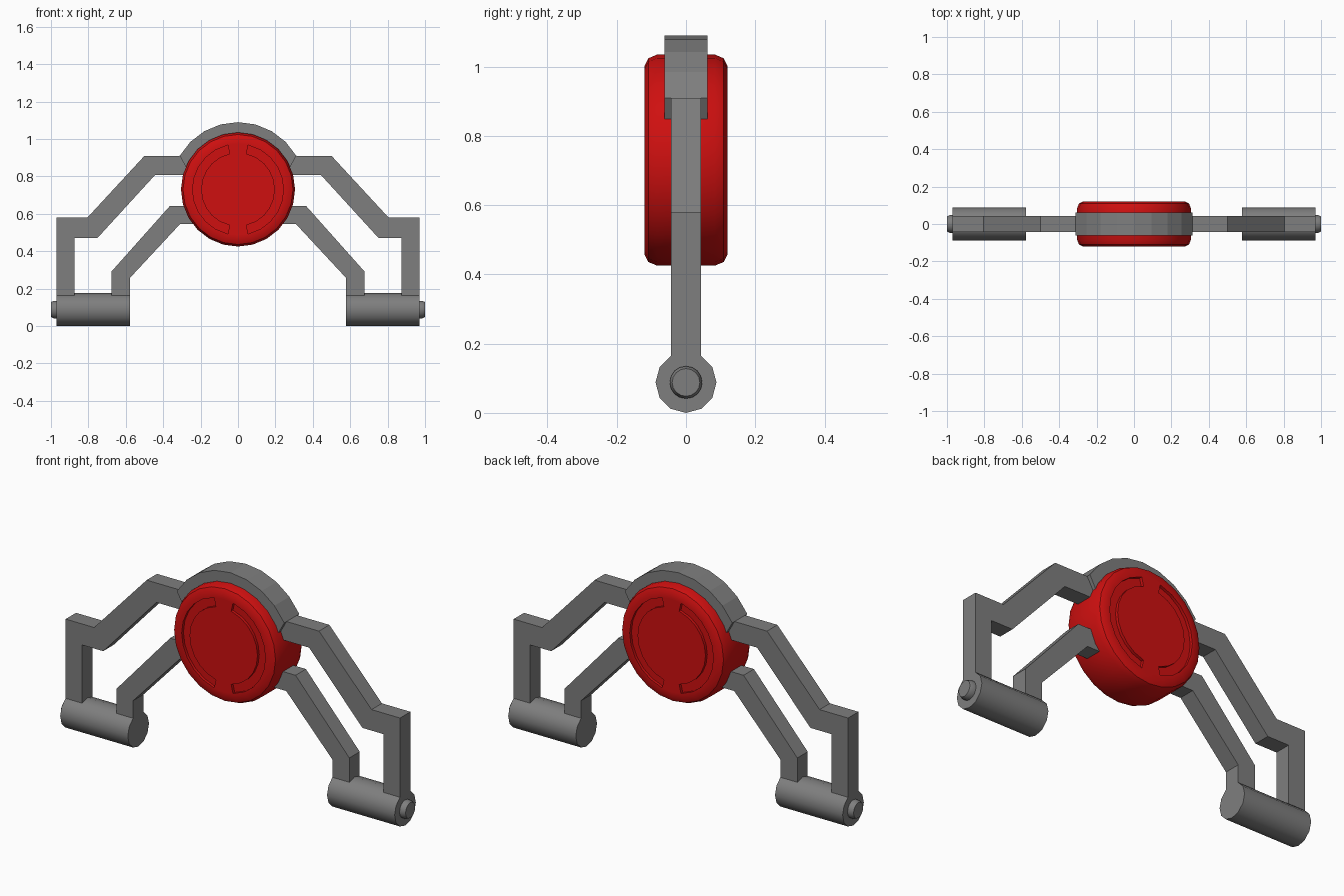
import bpy, bmesh, math

if "Cube" in bpy.data.objects:
    bpy.data.objects.remove(bpy.data.objects["Cube"])

HUB_Z = 0.73


def material(name, rgb):
    m = bpy.data.materials.new(name)
    m.diffuse_color = (*rgb, 1)
    m.use_nodes = True
    m.node_tree.nodes["Principled BSDF"].inputs["Base Color"].default_value = m.diffuse_color
    return m


GREY = material("grey metal", (0.21, 0.21, 0.21))
RED = material("red", (0.62, 0.005, 0.005))


def finish(bm, name, mat, smooth=None):
    bmesh.ops.recalc_face_normals(bm, faces=bm.faces)
    mesh = bpy.data.meshes.new(name)
    bm.to_mesh(mesh)
    bm.free()
    mesh.materials.append(mat)
    ob = bpy.data.objects.new(name, mesh)
    bpy.context.collection.objects.link(ob)
    if smooth:
        bpy.ops.object.select_all(action='DESELECT')
        ob.select_set(True)
        bpy.context.view_layer.objects.active = ob
        bpy.ops.object.shade_smooth_by_angle(angle=math.radians(smooth))
    return ob


def plate(name, outline, half, mat):
    """Extrude an x-z outline to y = +-half."""
    bm = bmesh.new()
    front = [bm.verts.new((x, -half, z)) for x, z in outline]
    back = [bm.verts.new((x, half, z)) for x, z in outline]
    bm.faces.new(front)
    bm.faces.new(back[::-1])
    n = len(outline)
    for i in range(n):
        j = (i + 1) % n
        bm.faces.new((front[i], back[i], back[j], front[j]))
    return finish(bm, name, mat)


def loft(rings):
    """Join consecutive rings of points and cap both ends."""
    bm = bmesh.new()
    loops = [[bm.verts.new(p) for p in ring] for ring in rings]
    n = len(loops[0])
    for a, b in zip(loops, loops[1:]):
        for i in range(n):
            j = (i + 1) % n
            bm.faces.new((a[i], a[j], b[j], b[i]))
    bm.faces.new(loops[0])
    bm.faces.new(loops[-1][::-1])
    return bm


# Hub: rounded disc with two curved grooves on each face
def hub_ring(r, y, groove):
    pts = []
    for i in range(24):
        a = i * 15
        if groove:  # groove ends lie 13 degrees from vertical
            a += {75: 2, 105: -2, 255: 2, 285: -2}.get(a, 0)
        a = math.radians(a)
        pts.append((r * math.cos(a), y, HUB_Z + r * math.sin(a)))
    return pts


half = [(0.197, 0.12, True), (0.243, 0.12, True), (0.272, 0.12, False),
        (0.294, 0.109, False), (0.305, 0.083, False)]
profile = [(r, -y, g) for r, y, g in half] + half[::-1]
bm = loft([hub_ring(*p) for p in profile])
bmesh.ops.recalc_face_normals(bm, faces=bm.faces)
for side in (-1, 1):
    groove = []
    for f in bm.faces:
        c = f.calc_center_median()
        r = math.hypot(c.x, c.z - HUB_Z)
        if side * c.y > 0.119 and 0.19 < r < 0.24 and abs(c.x) > 0.045:
            groove.append(f)
    new = bmesh.ops.extrude_face_region(bm, geom=groove)["geom"]
    bmesh.ops.translate(bm, vec=(0, -side * 0.015, 0),
                        verts=[v for v in new if isinstance(v, bmesh.types.BMVert)])
    bmesh.ops.delete(bm, geom=[f for f in groove if f.is_valid], context='FACES_ONLY')
finish(bm, "hub", RED, 32)

# Arched band over the hub
outer = [math.radians(a) for a in range(30, 151, 15)]
inner = [math.radians(22.5 + 135 * i / 9) for i in range(9, -1, -1)]
arch = [(0.36 * math.cos(a), HUB_Z + 0.36 * math.sin(a)) for a in outer]
arch += [(0.298 * math.cos(a), HUB_Z + 0.298 * math.sin(a)) for a in inner]
plate("arched_band", arch, 0.062, GREY)

# Bent arms, feet and pegs, one set on each side
UPPER = [(0.25, 0.91), (0.50, 0.91), (0.805, 0.58), (0.97, 0.58), (0.97, 0.10),
         (0.875, 0.10), (0.875, 0.47), (0.752, 0.47), (0.443, 0.808), (0.25, 0.808)]
LOWER = [(0.22, 0.642), (0.364, 0.642), (0.676, 0.292), (0.676, 0.10),
         (0.578, 0.10), (0.578, 0.257), (0.31, 0.545), (0.22, 0.545)]


def tube(name, stations, sides, smooth):
    rings = [[(x, r * math.cos(math.tau * i / sides), 0.088 + r * math.sin(math.tau * i / sides))
              for i in range(sides)] for x, r in stations]
    finish(loft(rings), name, GREY, smooth)


for label, s in (("left", -1), ("right", 1)):
    plate("upper_arm_" + label, [(s * x, z) for x, z in UPPER], 0.043, GREY)
    plate("lower_arm_" + label, [(s * x, z) for x, z in LOWER], 0.043, GREY)
    tube("foot_" + label, [(s * 0.578, 0.088), (s * 0.97, 0.088)], 12, 40)
    tube("peg_" + label, [(s * 0.96, 0.047), (s * 0.985, 0.047), (s * 1.0, 0.04)], 16, 28)
